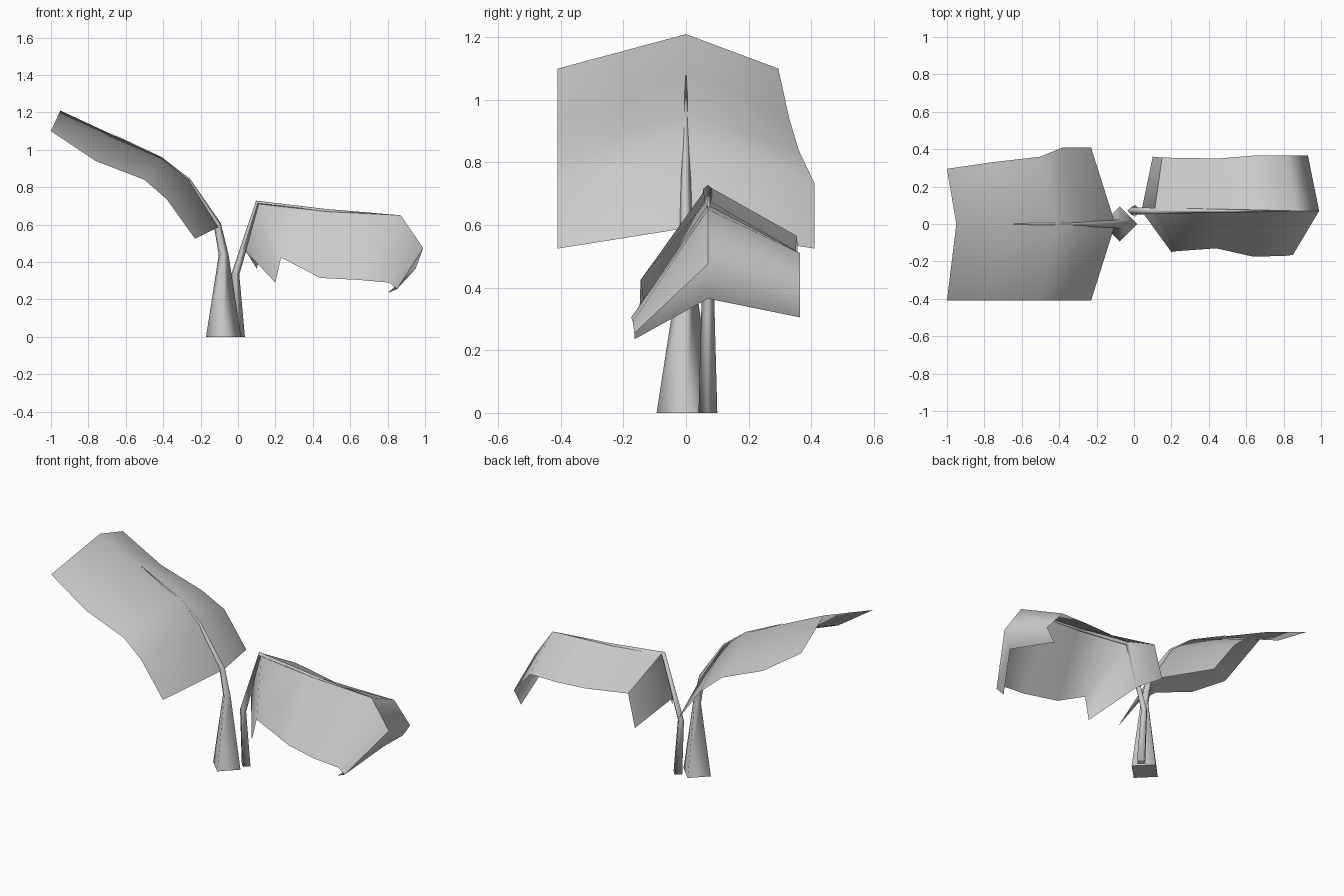
import bpy
import bmesh
import math
from mathutils import Vector

default_cube = bpy.data.objects.get("Cube")
if default_cube:
    bpy.data.objects.remove(default_cube, do_unlink=True)

# Single flat colour
grey = bpy.data.materials.new("plain grey")
grey.use_nodes = True
colour = (0.6, 0.6, 0.6, 1)
grey.diffuse_color = colour
grey.node_tree.nodes["Principled BSDF"].inputs["Base Color"].default_value = colour


def finish(name, bm, angle, closed):
    """Turn a bmesh into a named, coloured, smoothly shaded object."""
    if closed:
        bmesh.ops.recalc_face_normals(bm, faces=bm.faces)
    mesh = bpy.data.meshes.new(name)
    bm.to_mesh(mesh)
    bm.free()
    mesh.materials.append(grey)
    part = bpy.data.objects.new(name, mesh)
    bpy.context.collection.objects.link(part)
    bpy.ops.object.select_all(action='DESELECT')
    part.select_set(True)
    bpy.context.view_layer.objects.active = part
    bpy.ops.object.shade_smooth_by_angle(angle=math.radians(angle))
    return part


def leaf(name, rows, angle):
    """Thin folded sheet; each row holds its front, rib and back points."""
    bm = bmesh.new()
    grid = [[bm.verts.new(point) for point in row] for row in rows]
    for row, following in zip(grid, grid[1:]):
        for i in range(len(row) - 1):
            bm.faces.new((row[i], following[i], following[i + 1], row[i + 1]))
    # Make the upper side the outside
    bm.normal_update()
    if sum(face.normal.z * face.calc_area() for face in bm.faces) < 0:
        bmesh.ops.reverse_faces(bm, faces=bm.faces)
    return finish(name, bm, angle, False)


def stem(name, y, path, sides=4):
    """Tapered tube along (x, z, radius) stations, ending in a point."""
    bm = bmesh.new()
    centres = [Vector((x, y, z)) for x, z, radius in path]
    across = Vector((0, 1, 0))
    rings = []
    for i, (x, z, radius) in enumerate(path[:-1]):
        if i == 0:
            tangent = Vector((0, 0, 1))
        else:
            before = (centres[i] - centres[i - 1]).normalized()
            after = (centres[i + 1] - centres[i]).normalized()
            tangent = (before + after).normalized()
        side = across.cross(tangent)
        ring = []
        for k in range(sides):
            turn = math.tau * k / sides
            offset = side * math.cos(turn) + across * math.sin(turn)
            ring.append(bm.verts.new(centres[i] + offset * radius))
        rings.append(ring)
    for lower, upper in zip(rings, rings[1:]):
        for k in range(sides):
            n = (k + 1) % sides
            bm.faces.new((lower[k], lower[n], upper[n], upper[k]))
    # Close the base and draw the end to a tip
    bm.faces.new(rings[0])
    tip = bm.verts.new(centres[-1])
    for k in range(sides):
        bm.faces.new((rings[-1][k], rings[-1][(k + 1) % sides], tip))
    return finish(name, bm, 95, True)


# Large leaf: edge x, edge z, rib x, rib z, back edge y
large_profile = [
    (-1.0, 1.10, -0.95, 1.21, 0.295),
    (-0.76, 0.94, -0.68, 1.085, 0.33),
    (-0.50, 0.84, -0.41, 0.96, 0.36),
    (-0.38, 0.735, -0.26, 0.84, 0.41),
    (-0.23, 0.525, -0.10, 0.59, 0.41),
]
large_rows = [((ex, -0.41, ez), (rx, 0, rz), (ex, by, ez))
              for ex, ez, rx, rz, by in large_profile]
leaf("large_leaf", large_rows, 60)

# Small leaf: front point, rib x and z, back point
small_y = 0.07
small_profile = [
    ((0.20, -0.15, 0.29), (0.04, 0.46), (0.10, 0.36, 0.365)),
    ((0.23, -0.145, 0.425), (0.11, 0.725), (0.15, 0.355, 0.565)),
    ((0.44, -0.13, 0.315), (0.46, 0.68), (0.45, 0.35, 0.515)),
    ((0.64, -0.175, 0.305), (0.66, 0.665), (0.63, 0.365, 0.51)),
    ((0.81, -0.17, 0.29), (0.87, 0.65), (0.82, 0.365, 0.51)),
    ((0.85, -0.165, 0.255), (0.99, 0.475), (0.93, 0.365, 0.38)),
    ((0.80, -0.165, 0.235), (0.95, 0.365), (0.88, 0.365, 0.305)),
]
small_rows = [(front, (rx, small_y, rz), back)
              for front, (rx, rz), back in small_profile]
leaf("small_leaf", small_rows, 65)

# Stems run on as the ribs of the leaves
stem("large_stem", 0, [
    (-0.077, 0, 0.094), (-0.077, 0.44, 0.026), (-0.11, 0.60, 0.02),
    (-0.265, 0.835, 0.013), (-0.415, 0.955, 0.009), (-0.68, 1.09, 0),
])
stem("small_stem", small_y, [
    (0.007, 0, 0.03), (-0.014, 0.335, 0.021), (0.105, 0.715, 0.016),
    (0.46, 0.675, 0.01), (0.87, 0.65, 0),
])
